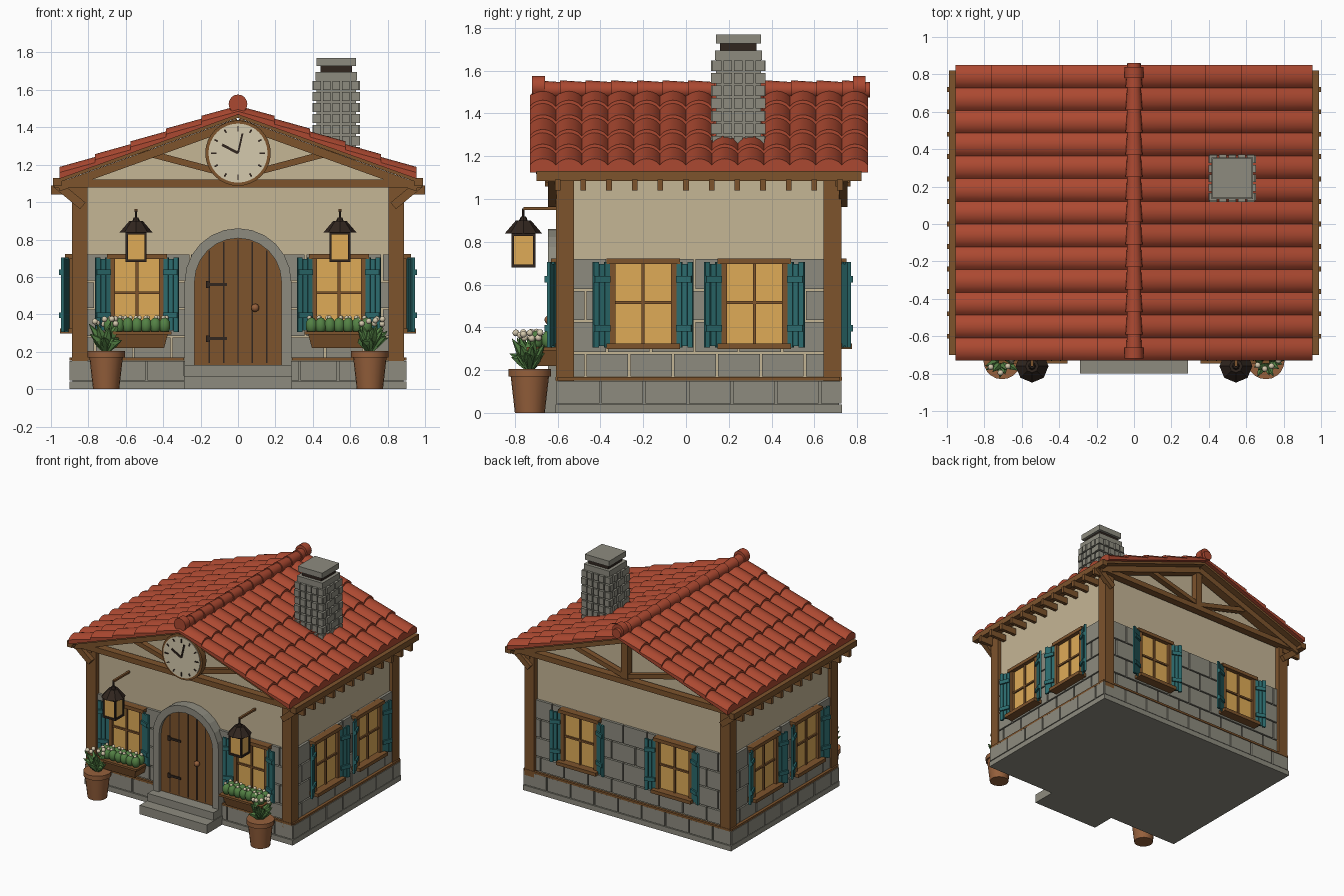
import bpy, bmesh, math, random
from mathutils import Matrix, Vector

cube = bpy.data.objects.get("Cube")
if cube:
    bpy.data.objects.remove(cube)
random.seed(4)


def material(name, *rgb):
    col = [(c / 255) ** 2.2 for c in rgb] + [1]
    m = bpy.data.materials.new(name)
    m.use_nodes = True
    m.diffuse_color = col
    m.node_tree.nodes["Principled BSDF"].inputs["Base Color"].default_value = col
    return m


PLASTER = material("cream plaster", 196, 180, 148)
STONE = material("grey stone", 140, 138, 126)
WOOD = material("brown wood", 124, 84, 48)
DARK = material("dark iron", 52, 42, 36)
TEAL = material("teal paint", 48, 108, 110)
GLASS = material("warm glass", 222, 170, 88)
ROOF = material("red tile", 170, 74, 52)
CLAY = material("terracotta", 148, 96, 62)
LEAF = material("leaf green", 84, 128, 70)
PALE = material("pale ivory", 212, 200, 172)


class Part:
    """Collects primitives, placed in a local frame, into one object."""

    def __init__(self, name, mat, frame=Matrix()):
        self.name, self.mat, self.frame, self.bm = name, mat, frame, bmesh.new()

    def box(self, x0, x1, y0, y1, z0, z1, turn=Matrix()):
        mid = Matrix.Translation(((x0 + x1) / 2, (y0 + y1) / 2, (z0 + z1) / 2))
        bmesh.ops.create_cube(self.bm, size=1, matrix=turn @ mid @ Matrix.Diagonal((x1 - x0, y1 - y0, z1 - z0, 1)))

    def along(self, p, q):
        p, q = Vector(p), Vector(q)
        rot = (q - p).to_track_quat('Z', 'Y').to_matrix().to_4x4()
        return Matrix.Translation((p + q) / 2) @ rot, (q - p).length

    def beam(self, p, q, wide, thick):
        m, length = self.along(p, q)
        bmesh.ops.create_cube(self.bm, size=1, matrix=m @ Matrix.Diagonal((wide, thick, length, 1)))

    def cone(self, p, q, r1, r2, sides=16):
        m, length = self.along(p, q)
        bmesh.ops.create_cone(self.bm, cap_ends=True, segments=sides, radius1=r1, radius2=r2, depth=length, matrix=m)

    def ball(self, p, r, stretch=1):
        bmesh.ops.create_icosphere(self.bm, subdivisions=2, radius=r,
                                   matrix=Matrix.Translation(p) @ Matrix.Diagonal((1, 1, stretch, 1)))

    def skin(self, sections):
        """Joins equal closed cross-sections and caps both ends."""
        rows = [[self.bm.verts.new(p) for p in s] for s in sections]
        for a, b in zip(rows, rows[1:]):
            for i in range(len(a)):
                k = (i + 1) % len(a)
                self.bm.faces.new((a[i], a[k], b[k], b[i]))
        self.bm.faces.new(rows[0])
        self.bm.faces.new(rows[-1])

    def done(self, smooth=False):
        bmesh.ops.recalc_face_normals(self.bm, faces=self.bm.faces)
        me = bpy.data.meshes.new(self.name)
        self.bm.transform(self.frame)
        self.bm.to_mesh(me)
        self.bm.free()
        me.materials.append(self.mat)
        if smooth:
            me.shade_smooth()
            me.set_sharp_from_angle(angle=math.radians(40))
        bpy.context.collection.objects.link(bpy.data.objects.new(self.name, me))


def wall_frame(x, y, degrees):
    return Matrix.Translation((x, y, 0)) @ Matrix.Rotation(math.radians(degrees), 4, 'Z')


# Each frame: local x runs along the wall, local -y points outward
WALLS = {"front": (wall_frame(0, -.585, 0), .87), "back": (wall_frame(0, .705, 180), .87),
         "left": (wall_frame(.88, .06, 90), .635), "right": (wall_frame(-.88, .06, -90), .635)}


def deck(x):
    return 1.48 - .36 * abs(x)


# Walls with gables
p = Part("plaster_walls", PLASTER)
p.skin([[(-.86, y, .02), (.86, y, .02), (.86, y, 1.13), (0, y, 1.44), (-.86, y, 1.13)] for y in (-.565, .685)])
p.done()

# Foundation and coursed stone
p = Part("foundation", STONE)
p.box(-.9, .9, -.61, .73, 0, .04)
p.box(-.885, .885, -.595, .715, .04, .15)
p.done()
for side, (frame, half) in WALLS.items():
    p = Part(side + "_wall_stones", STONE, frame)
    courses = [.04, .165, .28, .43, .575, .725]
    for row, (z0, z1) in enumerate(zip(courses, courses[1:])):
        out = -.022 if row == 0 else 0
        reach = half + (.03 if row == 0 else 0)
        u = -reach - .1 * (row % 2)
        while u < reach:
            a, b = max(u, -reach), min(u + .205, reach)
            if b - a > .03:
                p.box(a + .005, b - .005, out, .03, z0 + .005, z1 - .005 - (.01 if row == 0 else 0))
            u += .205
    p.done()

# Timber frame
p = Part("base_trim", WOOD)
for s in (-1, 1):
    p.box(s * .875, s * .9, -.6, .72, .152, .168)
for y in (-.6, .72):
    for s in (-1, 1):
        p.box(s * .29, s * .89, y - .01, y + .01, .152, .168)
p.box(-.3, .3, .71, .73, .152, .168)
p.done()
p = Part("corner_posts", WOOD)
for s in (-1, 1):
    for y in (-.565, .685):
        p.box(s * .805, s * .888, y - .042, y + .042, .12, 1.1)
p.done()
p = Part("gable_trusses", WOOD)
for y in (-.625, .735):
    p.box(-.98, .98, y - .03, y + .03, 1.078, 1.12)
    p.box(-.028, .028, y - .025, y + .025, 1.12, 1.42)
    for s in (-1, 1):
        p.beam((s * .96, y, deck(.96) - .055), (0, y, deck(0) - .055), .07, .045)
        p.beam((s * .02, y, 1.14), (s * .53, y, 1.275), .045, .035)
        p.beam((s * .83, y, .98), (s * .975, y, 1.1), .04, .045)
p.done()
p = Part("eave_beams_and_rafters", WOOD)
for s in (-1, 1):
    p.box(s * .945, s * .99, -.7, .82, 1.085, 1.13)
    for i in range(12):
        y = -.6 + i * .12
        p.box(s * .84, s, y - .013, y + .013, 1.04, 1.09)
p.done()
p = Part("roof_deck", WOOD)
p.skin([[(-.95, y, deck(.95)), (0, y, deck(0)), (.95, y, deck(.95)),
         (.95, y, deck(.95) - .03), (0, y, deck(0) - .03), (-.95, y, deck(.95) - .03)] for y in (-.7, .82)])
p.done()

# Roof tiles in overlapping arched courses
Y0, Y1, COLS, STEPS, COURSES = -.73, .85, 13, 8, 5
for s, name in ((1, "left_roof_tiles"), (-1, "right_roof_tiles")):
    p = Part(name, ROOF)
    for r in range(COURSES):
        low = .955 - r * .19
        high = max(low - .21, 0)
        sections = []
        for j in range(COLS * STEPS + 1):
            y = Y0 + (Y1 - Y0) * j / (COLS * STEPS)
            h = .03 * math.sin(math.pi * (j % STEPS) / STEPS) ** .7
            sections.append([(s * low, y, deck(low) - .012), (s * low, y, deck(low) + .022 + h),
                             (s * high, y, deck(high) + .005 + h), (s * high, y, deck(high) - .012)])
        p.skin(sections)
    p.done(True)
p = Part("ridge_tiles", ROOF)
for i in range(13):
    y = Y0 + .02 + i * .12
    p.cone((0, y, 1.51), (0, y + .13, 1.51), .045, .036)
for y in (-.72, .78):
    p.cone((0, y, 1.525), (0, y + .06, 1.525), .05, .05)
p.done(True)

# Chimney
CX, CY = .525, .245
p = Part("chimney", STONE)
p.box(CX - .105, CX + .105, CY - .105, CY + .105, 1.2, 1.65)
p.box(CX - .11, CX + .11, CY - .11, CY + .11, 1.65, 1.695)
p.box(CX - .105, CX + .105, CY - .105, CY + .105, 1.727, 1.77)
for k in range(4):
    turn = Matrix.Translation((CX, CY, 0)) @ Matrix.Rotation(k * math.pi / 2, 4, 'Z')
    for row in range(7):
        z = 1.24 + row * .059
        for c in range(5):
            u = -.125 + c * .05
            p.box(u + .005, u + .045, -.122 - .005 * ((row + c) % 2), -.1, z + .005, z + .054, turn)
p.done()
p = Part("chimney_flue", DARK)
p.box(CX - .085, CX + .085, CY - .085, CY + .085, 1.69, 1.73)
p.done()


# Windows with open shutters
def window(name, frame, u, hw):
    f = frame @ Matrix.Translation((u, 0, 0))
    p = Part(name + "_glass", GLASS, f)
    p.box(-hw, hw, -.012, .01, .32, .705)
    p.done()
    p = Part(name + "_frame", WOOD, f)
    for s in (-1, 1):
        p.box(s * (hw - .008), s * (hw + .022), -.035, .01, .32, .705)
    p.box(-hw - .035, hw + .035, -.045, .01, .695, .722)
    p.box(-hw - .035, hw + .035, -.072, .01, .298, .325)
    p.box(-.007, .007, -.024, 0, .32, .7)
    p.box(-hw, hw, -.024, 0, .508, .522)
    p.done()
    p = Part(name + "_shutters", TEAL, f)
    for s in (-1, 1):
        turn = Matrix.Translation((s * (hw + .022), -.02, 0)) @ Matrix.Rotation(-s * math.radians(22), 4, 'Z')
        for i in range(3):
            p.box(s * (.002 + i * .028), s * (.027 + i * .028), -.016, 0, .305 + .008 * (i % 2), .705 - .008 * (i % 2), turn)
        for z in (.38, .61):
            p.box(s * .004, s * .082, -.028, -.014, z, z + .03, turn)
    p.done()


for side, (frame, half) in WALLS.items():
    offset, hw = {"front": (.54, .125), "back": (.41, .137)}.get(side, (.26, .137))
    for s in (-1, 1):
        window(f"{side}_window_{'a' if s < 0 else 'b'}", frame, s * offset, hw)


# Arched door and surround
def arch(r, y, foot):
    bow = [(r * math.cos(a), y, .575 + r * math.sin(a)) for a in (math.pi * i / 12 for i in range(13))]
    return [(r, y, foot)] + bow + [(-r, y, foot)]


p = Part("door_surround", STONE)
outer, inner = [arch(r, -.645, .12) for r in (.285, .232)]
back = lambda pt: (pt[0], -.56, pt[2])
p.skin([[o, i, back(i), back(o)] for o, i in zip(outer, inner)])
p.done()
p = Part("door", WOOD)
p.skin([arch(.235, -.56, .13), arch(.235, -.618, .13)])
p.done()
p = Part("door_plank_gaps_and_hinges", DARK)
for i in range(-2, 3):
    x = i * .077
    p.box(x - .004, x + .004, -.621, -.615, .14, .57 + math.sqrt(.23 ** 2 - x * x))
for z in (.27, .56):
    p.box(-.165, -.06, -.626, -.615, z - .008, z + .008)
    p.box(-.17, -.15, -.628, -.615, z - .018, z + .018)
p.done()
p = Part("door_knob", CLAY)
p.ball((.092, -.64, .435), .022)
p.done(True)
p = Part("front_steps", STONE)
p.box(-.29, .29, -.8, -.6, 0, .07)
p.box(-.285, .285, -.71, -.6, .07, .13)
p.done()

# Clock
CZ = 1.262
p = Part("clock_rim", WOOD)
p.cone((0, -.64, CZ), (0, -.69, CZ), .175, .175, 32)
p.done(True)
p = Part("clock_face", PALE)
p.cone((0, -.685, CZ), (0, -.696, CZ), .158, .158, 32)
p.done(True)
p = Part("clock_marks_and_hands", DARK)
for i in range(12):
    d = Vector((math.sin(i * math.pi / 6), 0, math.cos(i * math.pi / 6)))
    c = Vector((0, -.697, CZ))
    p.beam(c + d * (.115 if i % 3 == 0 else .125), c + d * .145, .008, .009)
p.beam((0, -.699, CZ), (-.085, -.699, CZ + .045), .008, .014)
p.beam((0, -.7, CZ), (.024, -.7, CZ + .105), .008, .01)
p.done()

for s, tag in ((1, "left"), (-1, "right")):
    # Hanging lantern
    x, y = s * .545, -.76
    p = Part(tag + "_lantern_glass", GLASS)
    p.box(x - .047, x + .047, y - .047, y + .047, .69, .835)
    p.done()
    p = Part(tag + "_lantern_iron", DARK)
    p.box(x - .056, x + .056, y - .056, y + .056, .68, .694)
    p.box(x - .056, x + .056, y - .056, y + .056, .826, .84)
    for i in (-.05, .05):
        for j in (-.05, .05):
            p.box(x + i - .006, x + i + .006, y + j - .006, y + j + .006, .68, .84)
    p.cone((x, y, .838), (x, y, .9), .088, .035, 8)
    p.cone((x, y, .9), (x, y, .918), .02, .012, 8)
    p.cone((x, y, .91), (x, y, .955), .006, .006, 6)
    p.done()
    p = Part(tag + "_lantern_bracket", WOOD)
    p.box(x - .008, x + .008, y, -.56, .948, .963)
    p.done()

    # Window box
    x = s * .54
    p = Part(tag + "_window_box", WOOD)
    p.skin([[(x - w, -.59, z), (x + w, -.59, z), (x + w, d, z), (x - w, d, z)]
            for w, d, z in ((.145, -.71, .22), (.165, -.73, .295))])
    p.box(x - .185, x + .185, -.745, -.59, .292, .308)
    p.done()
    p = Part(tag + "_box_greenery", LEAF)
    q = Part(tag + "_box_flowers", PALE)
    for i in range(7):
        u = x - .147 + i * .049
        for y in (-.645, -.7):
            p.ball((u, y, .34), .032, 1.4)
            q.ball((u + random.uniform(-.015, .015), y, .382), .012)
    p.done(True)
    q.done(True)

    # Potted plant
    x, y = s * .705, -.73
    p = Part(tag + "_pot", CLAY)
    p.cone((x, y, 0), (x, y, .175), .07, .09, 20)
    p.cone((x, y, .17), (x, y, .205), .1, .1, 20)
    p.done(True)
    p = Part(tag + "_plant_leaves", LEAF)
    q = Part(tag + "_plant_flowers", PALE)
    for i in range(26):
        a, rise = i * 2.4, random.uniform(.05, .16)
        reach = random.uniform(.05, .1)
        tip = Vector((x + reach * math.cos(a), y + reach * math.sin(a), .2 + rise))
        mid = Vector((x, y, .19)).lerp(tip, .5) + Vector((0, 0, .02))
        p.cone((x, y, .19), mid, .006, .024, 5)
        p.cone(mid, tip, .024, .001, 5)
        if i % 3 == 0:
            q.ball((x + reach * .7 * math.cos(a), y + reach * .7 * math.sin(a), .365 + random.uniform(-.02, .015)), .016)
    p.done()
    q.done(True)
